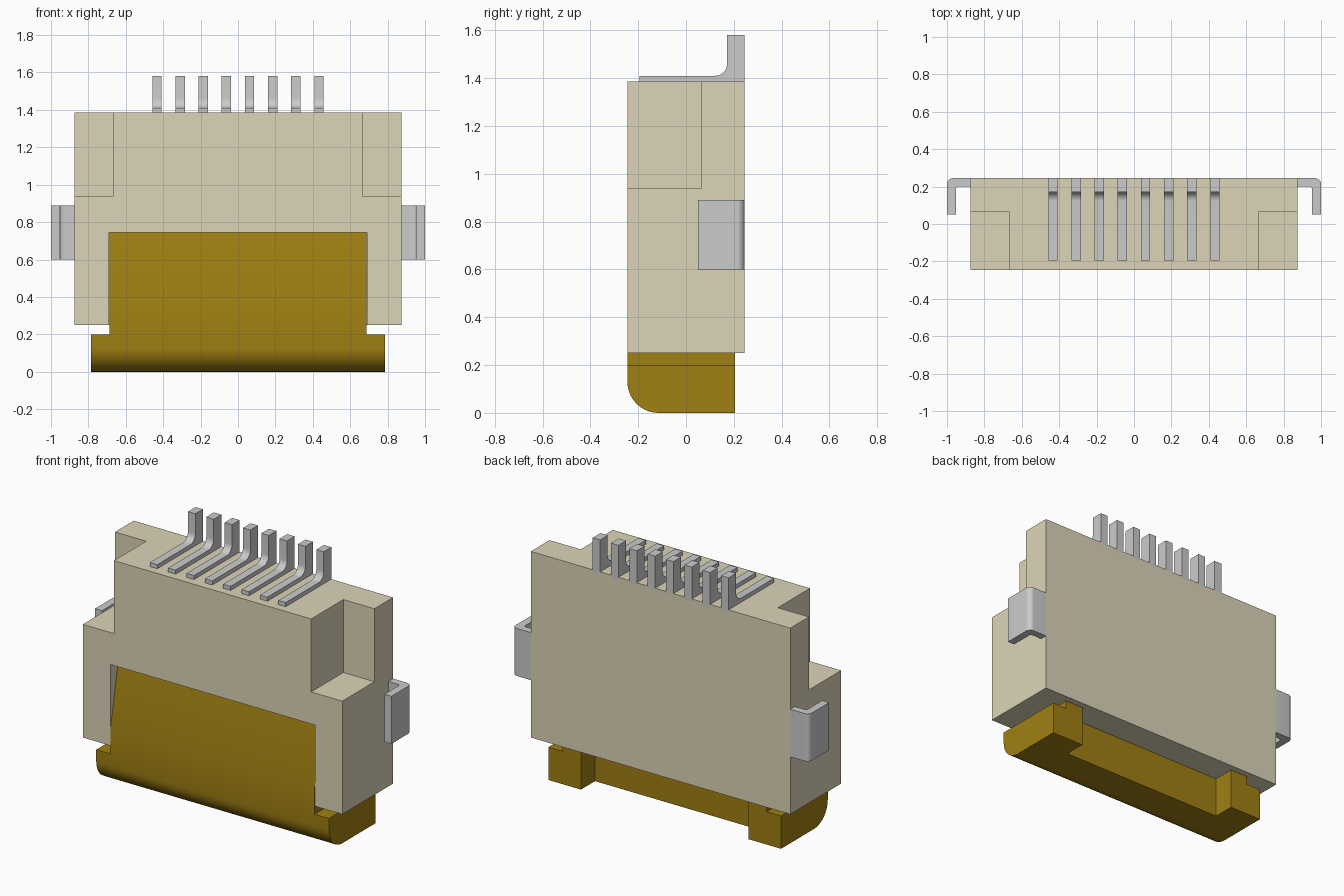
import bpy, bmesh, math

if "Cube" in bpy.data.objects:
    bpy.data.objects.remove(bpy.data.objects["Cube"])


def material(name, color):
    m = bpy.data.materials.new(name)
    m.diffuse_color = (*color, 1)
    m.use_nodes = True
    m.node_tree.nodes["Principled BSDF"].inputs["Base Color"].default_value = m.diffuse_color
    return m


IVORY = material("ivory_plastic", (0.72, 0.665, 0.485))
AMBER = material("amber_plastic", (0.35, 0.215, 0.006))


def prism(name, pts, lo, hi, axis="x", mat=None):
    """Extrude a 2D profile: (y, z) along x, or (x, y) along z."""
    bm = bmesh.new()
    place = (lambda a, b, t: (t, a, b)) if axis == "x" else (lambda a, b, t: (a, b, t))
    face = bm.faces.new([bm.verts.new(place(a, b, lo)) for a, b in pts])
    ext = bmesh.ops.extrude_face_region(bm, geom=[face])
    verts = [v for v in ext["geom"] if isinstance(v, bmesh.types.BMVert)]
    bmesh.ops.translate(bm, verts=verts, vec=place(0, 0, hi - lo))
    bmesh.ops.recalc_face_normals(bm, faces=bm.faces)
    mesh = bpy.data.meshes.new(name)
    bm.to_mesh(mesh)
    bm.free()
    ob = bpy.data.objects.new(name, mesh)
    bpy.context.collection.objects.link(ob)
    if mat:
        mesh.materials.append(mat)
    return ob


def box(name, x, y, z, mat=None):
    pts = [(y[0], z[0]), (y[1], z[0]), (y[1], z[1]), (y[0], z[1])]
    return prism(name, pts, x[0], x[1], mat=mat)


def arc(cx, cy, r, a0, a1, n=10):
    return [(cx + r * math.cos(math.radians(a0 + (a1 - a0) * i / n)),
             cy + r * math.sin(math.radians(a0 + (a1 - a0) * i / n))) for i in range(n + 1)]


def smooth(ob):
    bpy.ops.object.select_all(action="DESELECT")
    ob.select_set(True)
    bpy.context.view_layer.objects.active = ob
    bpy.ops.object.shade_smooth_by_angle(angle=math.radians(20))


def cut(ob, cutter):
    mod = ob.modifiers.new("cut", "BOOLEAN")
    mod.operation, mod.solver, mod.object = "DIFFERENCE", "EXACT", cutter
    bpy.context.view_layer.objects.active = ob
    bpy.ops.object.modifier_apply(modifier=mod.name)
    bpy.data.objects.remove(cutter)


# Housing with a front opening and two notched upper corners
body = box("housing", (-0.875, 0.875), (-0.245, 0.245), (0.25, 1.385), IVORY)
cut(body, box("opening_cutter", (-0.69, 0.69), (-0.4, 0.06), (0.1, 0.745)))
for s in (-1, 1):
    x = sorted((s * 0.665, s * 1.1))
    cut(body, box("notch_cutter", x, (-0.4, 0.065), (0.94, 1.6)))

# Latch flap: sloped panel in the opening, rounded bar below, two feet behind
nose = arc(-0.115, 0.13, 0.13, 270, 180)
smooth(prism("latch_panel", [(0.07, 0)] + nose +
             [(-0.245, 0.36), (-0.17, 0.744), (0.07, 0.744)], -0.688, 0.688, mat=AMBER))
for side, s in (("left", -1), ("right", 1)):
    x = sorted((s * 0.688, s * 0.785))
    smooth(prism(f"latch_bar_end_{side}", [(0.205, 0)] + nose +
                 [(-0.245, 0.2), (0.205, 0.2)], *x, mat=AMBER))
    box(f"latch_foot_{side}", sorted((s * 0.565, s * 0.688)), (0.07, 0.205), (0, 0.3), AMBER)

# Row of eight bent contact pins
pin = [(-0.195, 1.37), (0.245, 1.37), (0.245, 1.58), (0.172, 1.58)]
pin += arc(0.122, 1.46, 0.05, 0, -90) + [(-0.195, 1.41)]
for i in range(8):
    x = -0.433 + i * 0.1237
    smooth(prism(f"contact_pin_{i + 1}", pin, x - 0.025, x + 0.025))

# Bent solder tabs on both sides
tab = [(0.875, 0.2), (0.875, 0.245)] + arc(0.968, 0.213, 0.032, 90, 0)
tab += [(1.0, 0.05), (0.953, 0.05)] + arc(0.938, 0.185, 0.015, 0, 90, 5)
for side, s in (("left", -1), ("right", 1)):
    smooth(prism(f"solder_tab_{side}", [(s * a, b) for a, b in tab], 0.6, 0.89, "z"))
